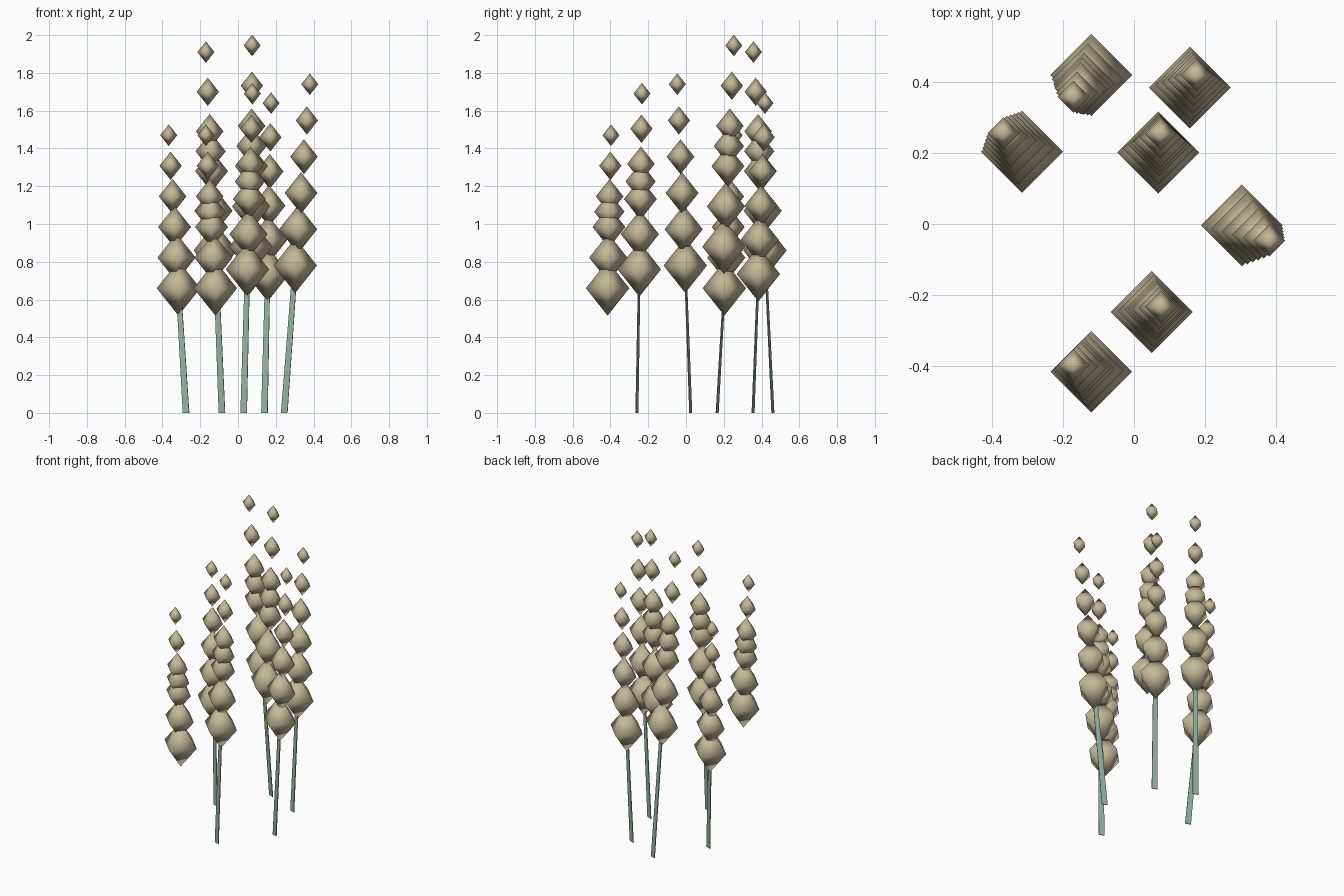
import bpy, bmesh
from math import radians
from mathutils import Vector, Matrix

cube = bpy.data.objects.get("Cube")
if cube:
    bpy.data.objects.remove(cube)


def make_material(name, color):
    mat = bpy.data.materials.new(name)
    mat.use_nodes = True
    mat.diffuse_color = (*color, 1)
    mat.node_tree.nodes["Principled BSDF"].inputs["Base Color"].default_value = (*color, 1)
    return mat


straw = make_material("straw", (0.55, 0.48, 0.31))
green = make_material("sage_green", (0.30, 0.45, 0.35))


def add_object(name, bm, mat, smooth):
    mesh = bpy.data.meshes.new(name)
    bmesh.ops.recalc_face_normals(bm, faces=bm.faces)
    for face in bm.faces:
        face.smooth = smooth
    bm.to_mesh(mesh)
    bm.free()
    mesh.materials.append(mat)
    obj = bpy.data.objects.new(name, mesh)
    bpy.context.collection.objects.link(obj)


def add_bud(bm, center, half_width, half_height):
    """Eight-sided diamond with its corners on the axes."""
    ring = [bm.verts.new(center + Vector(d) * half_width)
            for d in ((1, 0, 0), (0, 1, 0), (-1, 0, 0), (0, -1, 0))]
    for end in (1, -1):
        tip = bm.verts.new(center + Vector((0, 0, end * half_height)))
        for i in range(4):
            bm.faces.new((ring[i], ring[(i + 1) % 4], tip))


def flower_spike(name, low, high, extra):
    """Six shrinking buds in a leaning line, some with one more in the middle."""
    bm = bmesh.new()
    steps = [0, 1, 2, 3, 4, 5] + ([2.5] if extra else [])
    for step in steps:
        t = step / 5
        add_bud(bm, Vector(low).lerp(Vector(high), t),
                0.115 - 0.07 * t, 0.145 - 0.088 * t)
    add_object(name, bm, straw, True)


def stem(name, foot, top):
    """Thin flat strip, slightly turned and narrowing upward."""
    bm = bmesh.new()
    turn = Matrix.Rotation(radians(-20), 3, "Z")
    rings = []
    for center, width in ((Vector((*foot, 0)), 0.018), (Vector(top), 0.014)):
        rings.append([bm.verts.new(center + turn @ Vector((sx * width, sy * 0.002, 0)))
                      for sx, sy in ((-1, -1), (1, -1), (1, 1), (-1, 1))])
    bottom, upper = rings
    bm.faces.new(bottom)
    bm.faces.new(upper)
    for i in range(4):
        j = (i + 1) % 4
        bm.faces.new((bottom[i], bottom[j], upper[j], upper[i]))
    add_object(name, bm, green, False)


# Name, lowest bud, highest bud, extra middle bud, stem foot (if any)
plants = [
    ("back_left_tall", (-0.12, 0.418, 0.86), (-0.17, 0.357, 1.91), True, (-0.085, 0.46)),
    ("back", (0.157, 0.383, 0.735), (0.175, 0.418, 1.64), False, (0.14, 0.355)),
    ("outer", (-0.315, 0.203, 0.66), (-0.367, 0.255, 1.47), False, (-0.275, 0.165)),
    ("middle_tall", (0.068, 0.201, 0.88), (0.075, 0.253, 1.945), True, None),
    ("side", (0.303, -0.004, 0.78), (0.38, -0.046, 1.74), False, (0.245, 0.025)),
    ("front", (0.05, -0.247, 0.76), (0.076, -0.233, 1.69), True, (0.03, -0.26)),
    ("front_low", (-0.12, -0.415, 0.66), (-0.17, -0.397, 1.47), True, None),
]
for name, low, high, extra, foot in plants:
    flower_spike(name + "_buds", low, high, extra)
    if foot:
        stem(name + "_stem", foot, low)
